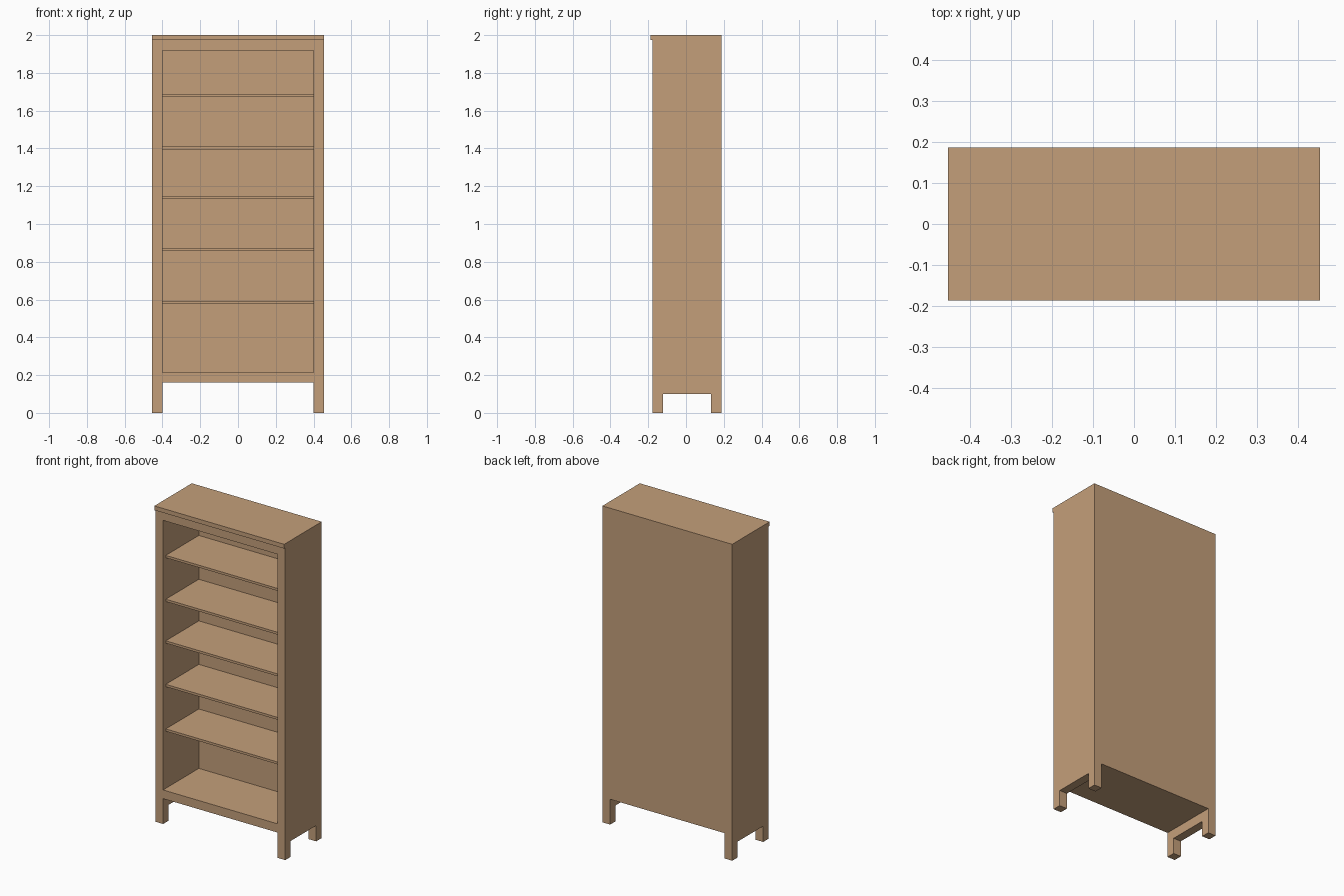
import bpy
import bmesh

if "Cube" in bpy.data.objects:
    bpy.data.objects.remove(bpy.data.objects["Cube"])

wood = bpy.data.materials.new("light wood")
wood.diffuse_color = (0.552, 0.347, 0.195, 1)
wood.use_nodes = True
wood.node_tree.nodes["Principled BSDF"].inputs["Base Color"].default_value = wood.diffuse_color

W, T = 0.454, 0.054            # half width, frame thickness
FRONT, BACK = -0.177, 0.187    # carcass depth range
INNER = W - T                  # half width of the opening


def finish(name, bm):
    bmesh.ops.recalc_face_normals(bm, faces=bm.faces)
    me = bpy.data.meshes.new(name)
    bm.to_mesh(me)
    bm.free()
    me.materials.append(wood)
    ob = bpy.data.objects.new(name, me)
    bpy.context.collection.objects.link(ob)
    return ob


def box(name, x0, x1, y0, y1, z0, z1):
    bm = bmesh.new()
    bmesh.ops.create_cube(bm, size=1)
    for v in bm.verts:
        v.co = (x1 if v.co.x > 0 else x0,
                y1 if v.co.y > 0 else y0,
                z1 if v.co.z > 0 else z0)
    return finish(name, bm)


def side(name, x0, x1):
    # side panel with the notch that leaves two legs
    prof = [(FRONT, 0), (FRONT + T, 0), (FRONT + T, 0.1), (BACK - T, 0.1),
            (BACK - T, 0), (BACK, 0), (BACK, 1.973), (FRONT, 1.973)]
    bm = bmesh.new()
    f = bm.faces.new([bm.verts.new((x0, y, z)) for y, z in prof])
    ext = bmesh.ops.extrude_face_region(bm, geom=[f])
    for v in ext["geom"]:
        if isinstance(v, bmesh.types.BMVert):
            v.co.x = x1
    return finish(name, bm)


# sides with legs
side("left_side", -W, -INNER)
side("right_side", INNER, W)

# top board overhanging the front, and the rail block below it
box("top_board", -W, W, -0.187, BACK, 1.973, 2.0)
box("top_rail", -INNER, INNER, FRONT, BACK, 1.919, 1.973)

# bottom and thin back
box("bottom_board", -INNER, INNER, FRONT, BACK, 0.16, 0.215)
box("back_panel", -INNER, INNER, BACK - 0.007, BACK, 0.215, 1.919)

# shelves set back from the front
for i, z in enumerate((0.583, 0.865, 1.14, 1.403, 1.68)):
    box(f"shelf_{i + 1}", -INNER, INNER, -0.15, BACK - 0.007, z - 0.0075, z + 0.0075)
